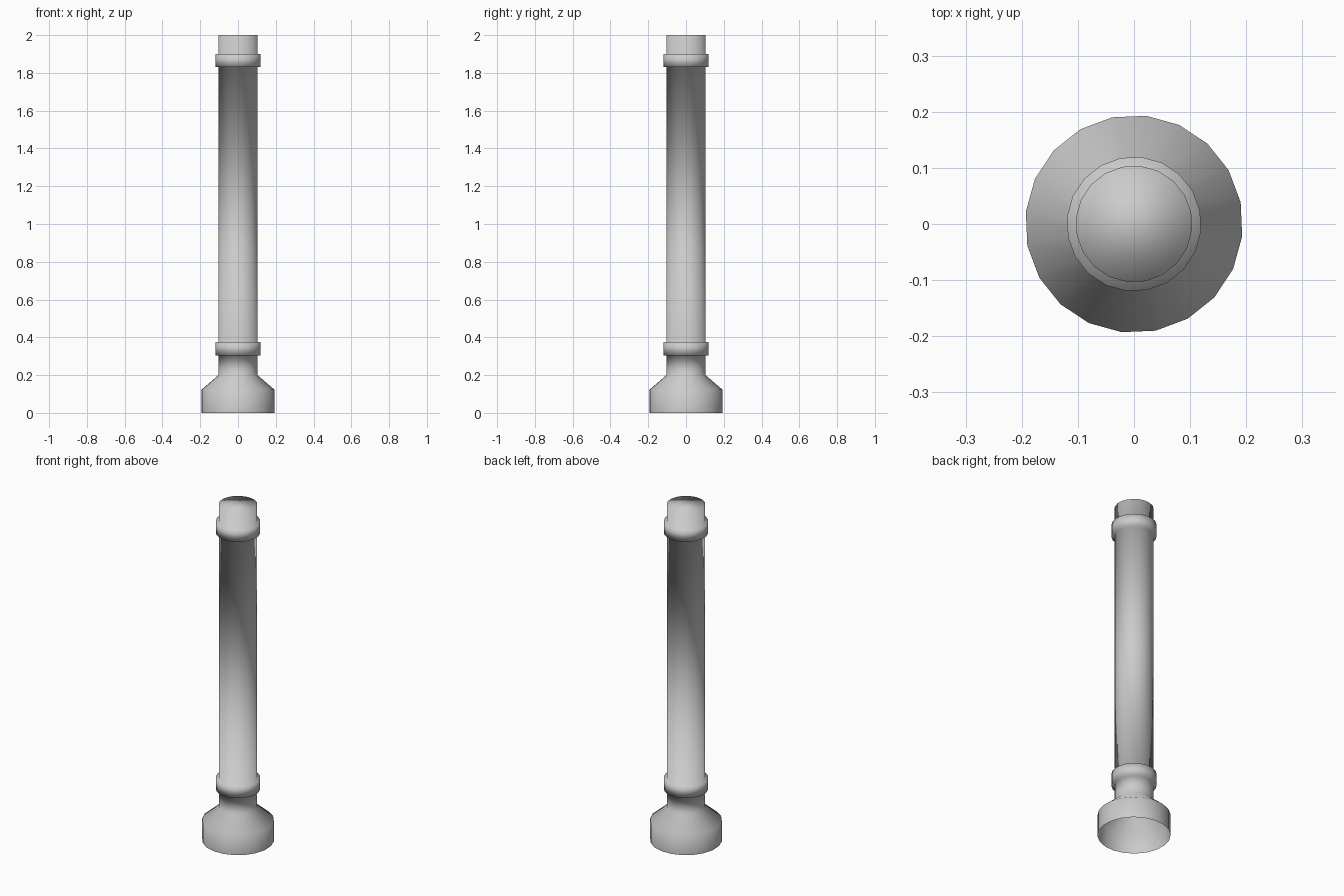
import bpy, bmesh, math

if "Cube" in bpy.data.objects:
    bpy.data.objects.remove(bpy.data.objects["Cube"])

SIDES = 20
TURN = math.radians(11.5)
BASE_R, SHAFT_R, COLLAR_R = 0.194, 0.104, 0.12


def collar(z0, z1):
    """Profile of a raised band around the shaft."""
    return [(SHAFT_R, z0), (COLLAR_R, z0), (COLLAR_R, z1), (SHAFT_R, z1)]


# Continuous profile (radius, height): flared foot, two collars, shaft
profile = [(BASE_R, 0), (BASE_R, 0.123), (SHAFT_R, 0.2)]
profile += collar(0.305, 0.374) + collar(1.83, 1.9)
profile += [(SHAFT_R, 2.0)]

# Turn the profile into 20-sided rings and bridge them
bm = bmesh.new()
rings = []
for r, z in profile:
    angles = [TURN + 2 * math.pi * i / SIDES for i in range(SIDES)]
    rings.append([bm.verts.new((r * math.cos(a), r * math.sin(a), z)) for a in angles])
for low, high in zip(rings, rings[1:]):
    for i in range(SIDES):
        j = (i + 1) % SIDES
        bm.faces.new((low[i], low[j], high[j], high[i]))

# Closed top, open underside
bm.faces.new(rings[-1])
for f in bm.faces:
    f.smooth = True

mesh = bpy.data.meshes.new("column")
bm.to_mesh(mesh)
bm.free()
column = bpy.data.objects.new("column", mesh)
bpy.context.collection.objects.link(column)
